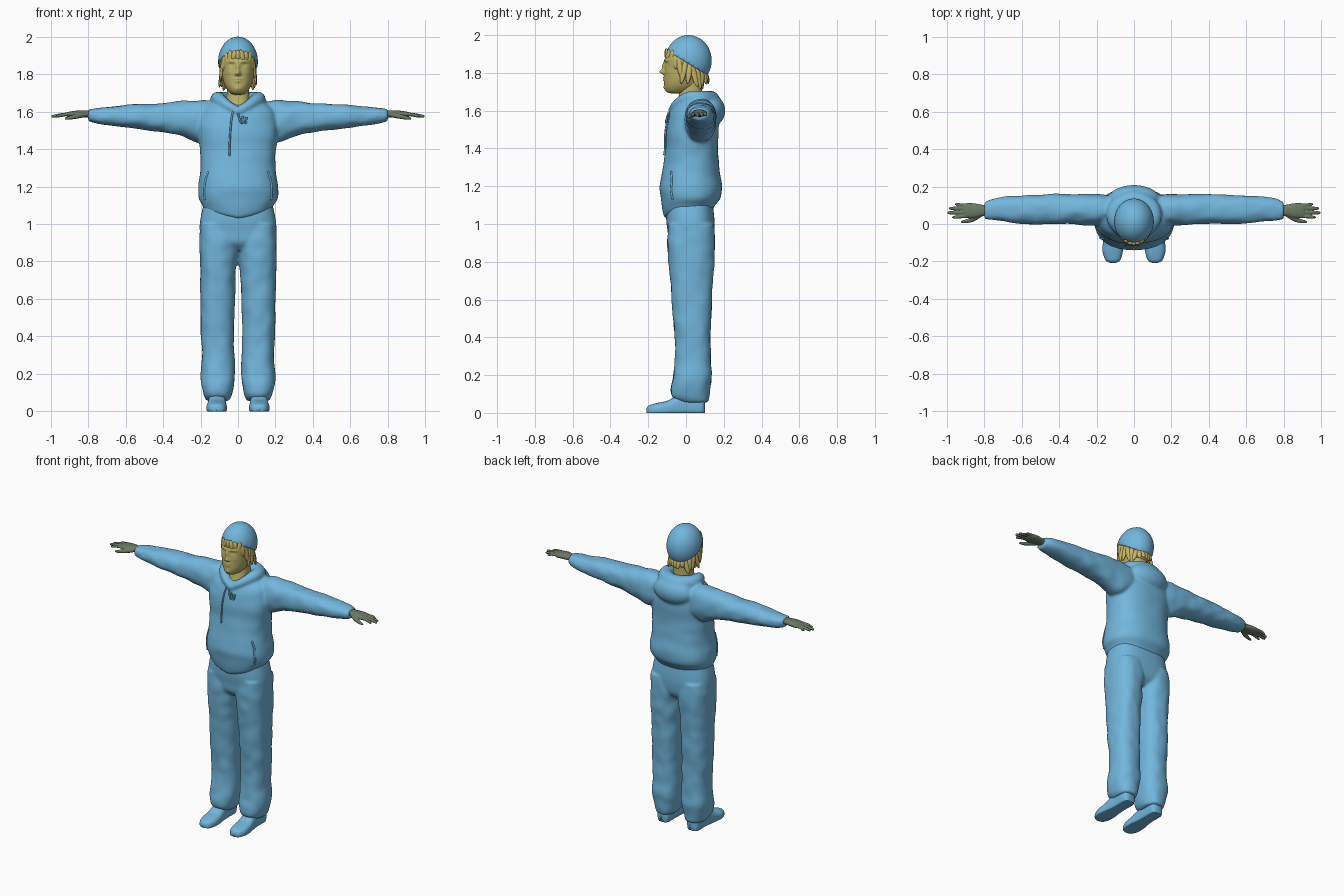
import bpy, bmesh, math
from mathutils import Vector, Matrix, noise
from mathutils.bvhtree import BVHTree

if "Cube" in bpy.data.objects:
    bpy.data.objects.remove(bpy.data.objects["Cube"])


def material(name, rgb):
    m = bpy.data.materials.new(name)
    m.diffuse_color = (*rgb, 1)
    m.use_nodes = True
    m.node_tree.nodes["Principled BSDF"].inputs["Base Color"].default_value = m.diffuse_color
    return m


CLOTH = material("blue cloth", (0.17, 0.47, 0.72))
SKIN = material("yellow skin", (0.50, 0.44, 0.14))
HAIR = material("golden hair", (0.58, 0.47, 0.14))
HAND = material("grey green hand", (0.15, 0.19, 0.13))


def spline(rows, steps):
    """Catmull-Rom interpolation of number tuples."""
    out = []
    for i in range(len(rows) - 1):
        p = [rows[max(0, min(len(rows) - 1, i + k))] for k in (-1, 0, 1, 2)]
        for s in range(steps):
            t = s / steps
            out.append([0.5 * (2 * b + (c - a) * t + (2 * a - 5 * b + 4 * c - d) * t * t
                        + (3 * b - a - 3 * c + d) * t ** 3) for a, b, c, d in zip(*p)])
    return out + [list(rows[-1])]


def skin_rings(bm, rings, closed=False):
    loops = [[bm.verts.new(c) for c in ring] for ring in rings]
    n = len(loops[0])
    pairs = list(zip(loops, loops[1:])) + ([(loops[-1], loops[0])] if closed else [])
    for a, b in pairs:
        for i in range(n):
            bm.faces.new((a[i], a[(i + 1) % n], b[(i + 1) % n], b[i]))
    if not closed:
        bm.faces.new(loops[0])
        bm.faces.new(loops[-1])


def loft(bm, axis, rows, side=1, n=40, steps=6, power=2.3, folds=0, deform=None):
    """Rows are (position along axis, min, max, min, max) of the other two axes."""
    rings = []
    for t, a0, a1, b0, b1 in spline(rows, steps):
        ring = []
        for i in range(n):
            w = 2 * math.pi * i / n
            c, s = math.cos(w), math.sin(w)
            u = math.copysign(abs(c) ** (2 / power), c)
            v = math.copysign(abs(s) ** (2 / power), s)
            k = 1 + folds * noise.noise(Vector((t * 14, u * 1.6, v * 1.6 + side * 3)))
            a = (a0 + a1) / 2 + (a1 - a0) / 2 * u * k
            b = (b0 + b1) / 2 + (b1 - b0) / 2 * v * k
            co = Vector({"x": (t, a, b), "y": (a, t, b), "z": (a, b, t)}[axis])
            if deform:
                co = deform(co)
            ring.append((co.x * side, co.y, co.z))
        rings.append(ring)
    skin_rings(bm, rings)


def tube(bm, rows, closed=False, n=12, steps=5):
    """Rows are (x, y, z, radius)."""
    pts = spline(list(rows) + ([rows[0]] if closed else []), steps)
    if closed:
        pts.pop()
    m, rings = len(pts), []
    for i, p in enumerate(pts):
        nxt = pts[(i + 1) % m] if closed else pts[min(i + 1, m - 1)]
        prv = pts[i - 1] if closed else pts[max(i - 1, 0)]
        d = (Vector(nxt[:3]) - Vector(prv[:3])).normalized()
        s = d.cross(Vector((0, 1, 0)) if abs(d.z) > 0.8 else Vector((0, 0, 1))).normalized()
        u = s.cross(d)
        rings.append([Vector(p[:3]) + p[3] * (s * math.cos(2 * math.pi * k / n)
                      + u * math.sin(2 * math.pi * k / n)) for k in range(n)])
    skin_rings(bm, rings, closed)


def ball(bm, centre, radii, rot=Matrix(), seg=32):
    bmesh.ops.create_uvsphere(bm, u_segments=seg, v_segments=seg // 2, radius=1,
                              matrix=Matrix.Translation(centre) @ rot @ Matrix.Diagonal((*radii, 1)))


def finish(name, bm, mat, voxel=0, smooth=3):
    bmesh.ops.recalc_face_normals(bm, faces=bm.faces)
    for f in bm.faces:
        f.smooth = True
    me = bpy.data.meshes.new(name)
    bm.to_mesh(me)
    bm.free()
    me.materials.append(mat)
    ob = bpy.data.objects.new(name, me)
    bpy.context.collection.objects.link(ob)
    if voxel:
        r = ob.modifiers.new("blend", 'REMESH')
        r.mode, r.voxel_size, r.use_smooth_shade = 'VOXEL', voxel, True
        s = ob.modifiers.new("soften", 'SMOOTH')
        s.factor, s.iterations = 0.5, smooth
    return ob


# Hoodie: torso with a hem that dips at the front
def hem(co):
    if co.z < 1.16:
        front = max(0, -co.y / 0.13) * max(0, 1 - abs(co.x) / 0.25)
        co.z -= 0.06 * front * min(1, (1.16 - co.z) / 0.07)
    return co


bm = bmesh.new()
loft(bm, "z", [(1.075, -.18, .18, -.105, .14), (1.10, -.19, .19, -.12, .155), (1.14, -.213, .213, -.132, .182),
               (1.20, -.212, .212, -.14, .19), (1.30, -.2, .2, -.122, .177), (1.40, -.203, .203, -.108, .17),
               (1.50, -.213, .213, -.102, .172), (1.56, -.205, .205, -.09, .172), (1.61, -.19, .19, -.068, .16),
               (1.645, -.15, .15, -.035, .14), (1.66, -.1, .1, 0, .12)], n=64, folds=.025, deform=hem)
surface = BVHTree.FromBMesh(bm)
# Sleeves
for side in (1, -1):
    loft(bm, "x", [(.10, .01, .15, 1.46, 1.65), (.20, -.005, .16, 1.435, 1.66), (.30, -.002, .16, 1.468, 1.655),
                   (.40, 0, .16, 1.49, 1.645), (.50, 0, .156, 1.503, 1.64), (.60, .003, .152, 1.515, 1.635),
                   (.70, .015, .145, 1.527, 1.625), (.76, .02, .135, 1.538, 1.618), (.80, .028, .115, 1.55, 1.612)],
         side, folds=.07)
# Hood: collar roll and the part hanging at the back
collar = [(0, -.075, 1.60, .02), (.06, -.045, 1.635, .028), (.105, .02, 1.665, .038), (.09, .09, 1.66, .045),
          (0, .13, 1.655, .05)]
tube(bm, collar + [(-x, y, z, r) for x, y, z, r in collar[3:0:-1]], True, n=16)
ball(bm, (0, .13, 1.60), (.14, .078, .085))
finish("hoodie", bm, CLOTH, .009)


def on_chest(x, z, lift, r):
    hit = surface.ray_cast(Vector((x, -1, z)), Vector((0, 1, 0)))[0]
    return (x, (hit.y if hit else -.1) - lift, z, r)


# Drawstrings: one hanging, one tied in a small bow
bm = bmesh.new()
tube(bm, [on_chest(x, z, .007, .005) for x, z in
          ((-.025, 1.605), (-.035, 1.56), (-.042, 1.48), (-.046, 1.40), (-.045, 1.365))], n=8)
tube(bm, [on_chest(x, z, .012, .005) for x, z in
          ((.0, 1.59), (.012, 1.55), (.022, 1.54), (.025, 1.575), (.03, 1.55), (.042, 1.54), (.045, 1.57))], n=8)
finish("drawstrings", bm, CLOTH)

# Pocket openings
bm = bmesh.new()
for side in (1, -1):
    tube(bm, [on_chest(side * x, z, .0, .006) for x, z in
              ((.178, 1.13), (.18, 1.18), (.175, 1.23), (.16, 1.28))], n=8)
finish("pocket_edges", bm, CLOTH)

# Trousers: hips and two baggy legs
bm = bmesh.new()
loft(bm, "z", [(.86, -.06, .06, -.05, .10), (.90, -.17, .17, -.088, .138), (.96, -.203, .203, -.097, .15),
               (1.03, -.2, .2, -.105, .15), (1.12, -.18, .18, -.1, .14)], n=64, power=2.6)
for side in (1, -1):
    loft(bm, "z", [(.055, .05, .165, -.03, .115), (.085, .035, .182, -.072, .122), (.14, .022, .195, -.08, .13),
                   (.20, .018, .2, -.066, .135), (.30, .02, .192, -.058, .13), (.42, .022, .198, -.06, .13),
                   (.55, .02, .2, -.072, .135), (.70, .014, .202, -.084, .142), (.82, .007, .206, -.094, .15),
                   (.92, .0, .207, -.097, .152), (1.0, .02, .2, -.095, .148)], side, n=48, power=2.4, folds=.05)
finish("trousers", bm, CLOTH, .009)

# Shoes with flat soles
def flat_sole(co):
    co.z = max(0, co.z)
    return co


for side, name in ((1, "left_shoe"), (-1, "right_shoe")):
    bm = bmesh.new()
    loft(bm, "y", [(-.208, .10, .125, -.005, .025), (-.195, .075, .15, -.015, .04), (-.15, .06, .167, -.02, .053),
                   (-.10, .06, .166, -.02, .064), (-.05, .064, .16, -.02, .09), (0, .066, .155, -.02, .105),
                   (.08, .068, .153, -.02, .1), (.1, .085, .135, -.01, .08)], side, power=2.6, deform=flat_sole)
    finish(name, bm, CLOTH)

# Hands: palm, four spread fingers, thumb
for side, name in ((1, "left_hand"), (-1, "right_hand")):
    bm = bmesh.new()
    loft(bm, "x", [(.77, .045, .10, 1.565, 1.605), (.81, .042, .103, 1.568, 1.606), (.85, .032, .11, 1.568, 1.606),
                   (.89, .032, .112, 1.569, 1.602), (.91, .038, .105, 1.573, 1.597)], side, n=28)
    for y0, y1, tip, r in ((.042, .036, .972, .0095), (.063, .06, .996, .01), (.083, .084, .988, .0095),
                           (.101, .105, .958, .0085)):
        tube(bm, [(side * .88, y0, 1.587, r), (side * .93, (y0 + y1) / 2, 1.584, r),
                  (side * (tip - .012), y1, 1.576, r * .85), (side * tip, y1, 1.574, r * .4)])
    tube(bm, [(side * .82, .05, 1.583, .014), (side * .86, .025, 1.575, .013),
              (side * .90, .014, 1.567, .01), (side * .925, .011, 1.562, .005)])
    finish(name, bm, HAND, .004, 2)

# Face relief bumps: x, z, width, height, depth (mirrored in x)
BUMPS = [(0, 1.806, .011, .013, .028), (0, 1.835, .009, .022, .014), (.035, 1.868, .024, .008, .006),
         (.034, 1.849, .015, .010, -.010), (.034, 1.847, .011, .005, .005), (.05, 1.81, .018, .018, .003),
         (0, 1.775, .019, .0045, .009), (0, 1.762, .015, .005, .008), (0, 1.722, .02, .013, .006),
         (.013, 1.800, .006, .006, .008)]


def face(co):
    if co.y < -.02:
        w = min(1, (-.02 - co.y) / .04)
        co.y -= w * sum(d * math.exp(-((abs(co.x) - x) / sx) ** 2 - ((co.z - z) / sz) ** 2)
                        for x, z, sx, sz, d in BUMPS)
    return co


bm = bmesh.new()
loft(bm, "z", [(1.69, -.02, .02, -.07, 0), (1.70, -.042, .042, -.103, .03), (1.73, -.066, .066, -.114, .065),
               (1.77, -.08, .08, -.115, .085), (1.82, -.087, .087, -.113, .10), (1.87, -.092, .092, -.113, .112),
               (1.92, -.087, .087, -.095, .11), (1.96, -.055, .055, -.06, .08)],
     n=110, steps=10, power=2.15, deform=face)
finish("head", bm, SKIN)
bm = bmesh.new()
loft(bm, "z", [(1.60, -.075, .075, -.06, .09), (1.65, -.064, .064, -.045, .088), (1.70, -.06, .06, -.035, .085),
               (1.76, -.06, .06, -.03, .085)])
finish("neck", bm, SKIN)

# Hair: overlapping locks hanging from under the cap (angle 0 is the front)
bm = bmesh.new()
for i in range(26):
    a = math.radians(-180 + 360 * i / 26)
    back = (1 - math.cos(a)) / 2
    rim = 1.915 - .125 * back
    length = .035 + .03 * math.sin(abs(a)) ** 2 + .007 * math.sin(i * 2.4)
    if 1.0 < abs(a) < 2.5:
        length += .025
    x, y = .091 * math.sin(a), .004 - .112 * math.cos(a)
    k = .95 - .14 * back
    ball(bm, (x * .98, y * .97, rim - length * .4), (.016, .010, length * .85),
         Matrix.Rotation(a, 4, 'Z') @ Matrix.Rotation(.25 * math.sin(i * 1.7), 4, 'Y')
         @ Matrix.Rotation(-.22 * back, 4, 'X'), 12)
finish("hair", bm, HAIR)

# Knitted cap: a dome cut along a plane that drops towards the back
bm = bmesh.new()
ball(bm, (0, .013, 1.866), (.106, .123, .134), seg=48)
cut = bmesh.ops.bisect_plane(bm, geom=bm.verts[:] + bm.edges[:] + bm.faces[:], plane_co=(0, -.1, 1.918),
                             plane_no=(0, .52, .85), clear_inner=True)
rim = [e for e in cut["geom_cut"] if isinstance(e, bmesh.types.BMEdge)]
bmesh.ops.edgeloop_fill(bm, edges=rim)
finish("cap", bm, CLOTH)
